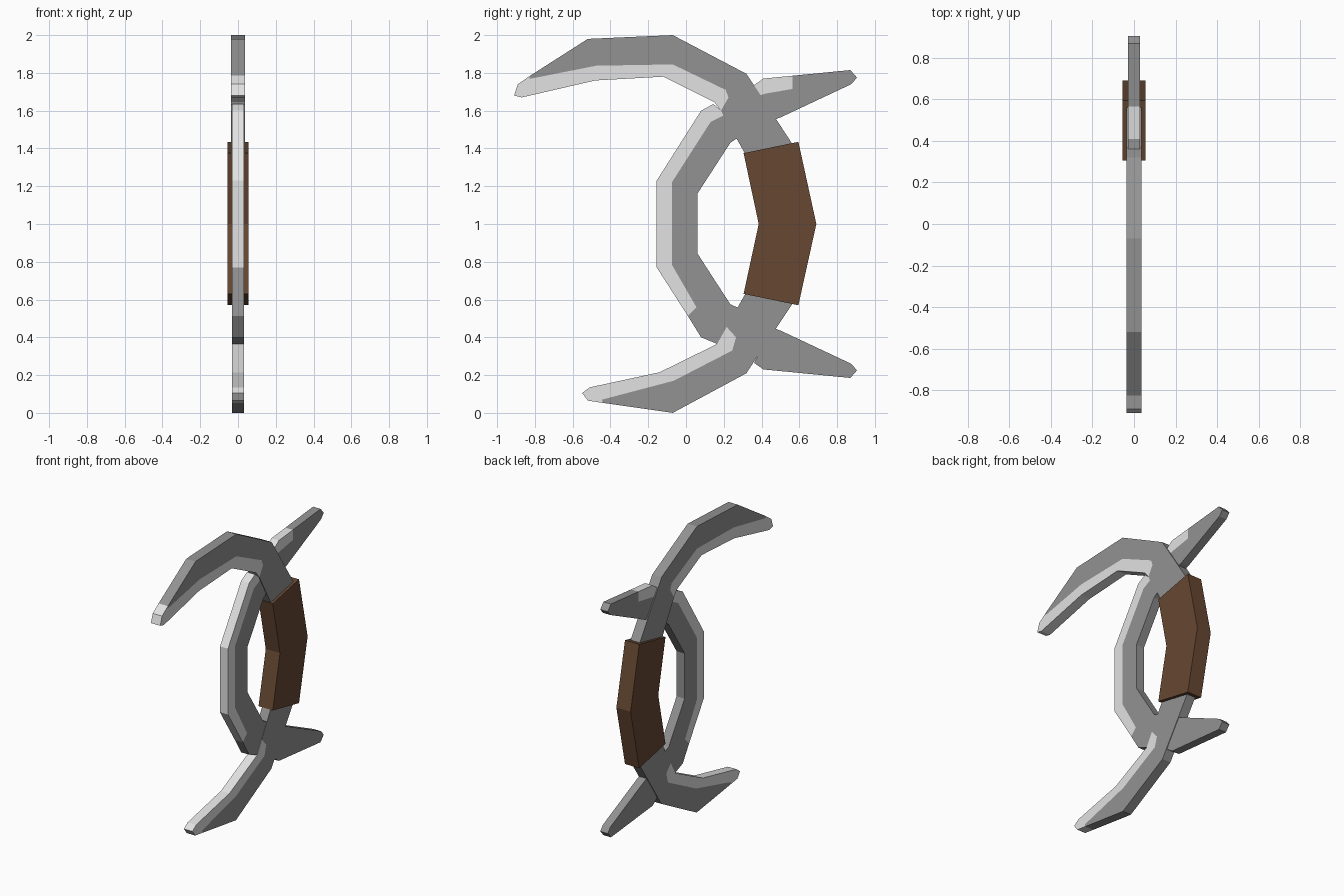
import bpy, bmesh

cube = bpy.data.objects.get("Cube")
if cube:
    bpy.data.objects.remove(cube, do_unlink=True)


def material(name, rgb):
    m = bpy.data.materials.new(name)
    m.use_nodes = True
    m.diffuse_color = (*rgb, 1)
    bsdf = m.node_tree.nodes["Principled BSDF"]
    bsdf.inputs["Base Color"].default_value = (*rgb, 1)
    bsdf.inputs["Roughness"].default_value = 0.8
    return m


STEEL = material("dark steel", (0.29, 0.29, 0.29))
EDGE = material("sharpened steel", (0.76, 0.76, 0.76))
LEATHER = material("brown leather", (0.133, 0.063, 0.032))


def plate(name, half, stations, mats, sharp=(), tip=()):
    """Flat plate in the YZ plane, built from cross lines of (y, z) points.
    Segments in sharp have their first row in the second material,
    segments in tip are wholly in it."""
    bm = bmesh.new()
    grid = [[[bm.verts.new((x, y, z)) for y, z in line] for line in stations]
            for x in (-half, half)]
    back, front = grid
    rows, segs = len(stations[0]) - 1, len(stations) - 1

    def face(verts, lit):
        bm.faces.new(verts).material_index = int(lit)

    for s in range(segs):
        for r in range(rows):
            lit = s in tip or (s in sharp and r == 0)
            for side in grid:
                face((side[s][r], side[s][r + 1], side[s + 1][r + 1], side[s + 1][r]), lit)
        # rims along the two long edges
        for r, lit in ((0, s in tip or s in sharp), (rows, s in tip)):
            face((back[s][r], back[s + 1][r], front[s + 1][r], front[s][r]), lit)
    # end caps
    for s, seg in ((0, 0), (segs, segs - 1)):
        for r in range(rows):
            face((back[s][r], back[s][r + 1], front[s][r + 1], front[s][r]), seg in tip)
    bmesh.ops.recalc_face_normals(bm, faces=bm.faces)
    me = bpy.data.meshes.new(name)
    bm.to_mesh(me)
    bm.free()
    for m in mats:
        me.materials.append(m)
    ob = bpy.data.objects.new(name, me)
    bpy.context.collection.objects.link(ob)
    return ob


METAL = (STEEL, EDGE)

# long upper blade: cutting edge, edge of the ground band, spine
plate("upper_blade", 0.036, [
    ((-0.91, 1.68), (-0.90, 1.71), (-0.89, 1.74)),
    ((-0.87, 1.67), (-0.83, 1.768), (-0.825, 1.785)),
    ((-0.48, 1.76), (-0.475, 1.838), (-0.52, 1.98)),
    ((-0.12, 1.78), (-0.07, 1.845), (-0.07, 2.0)),
    ((0.15, 1.645), (0.21, 1.71), (0.32, 1.795)),
    ((0.185, 1.60), (0.225, 1.67), (0.36, 1.735)),
    ((0.325, 1.35), (0.43, 1.37), (0.585, 1.39)),
    ((0.40, 1.0), (0.50, 1.0), (0.64, 1.0)),
], METAL, sharp=range(0, 5), tip=(0,))

# short lower blade
plate("lower_blade", 0.033, [
    ((-0.55, 0.105), (-0.535, 0.085), (-0.52, 0.065)),
    ((-0.51, 0.135), (-0.445, 0.07), (-0.44, 0.053)),
    ((-0.14, 0.215), (-0.065, 0.17), (-0.07, 0.0)),
    ((0.165, 0.365), (0.245, 0.33), (0.32, 0.21)),
    ((0.215, 0.455), (0.265, 0.40), (0.37, 0.287)),
    ((0.325, 0.65), (0.43, 0.63), (0.585, 0.61)),
    ((0.40, 1.0), (0.50, 1.0), (0.64, 1.0)),
], METAL, sharp=range(0, 4), tip=(0,))

# curved hand guard with its sharpened front
plate("hand_guard", 0.031, [
    ((0.145, 1.635), (0.21, 1.58), (0.28, 1.46)),
    ((0.08, 1.60), (0.13, 1.54), (0.235, 1.43)),
    ((-0.155, 1.23), (-0.075, 1.22), (0.06, 1.16)),
    ((-0.155, 0.77), (-0.075, 0.785), (0.06, 0.845)),
    ((0.01, 0.513), (0.055, 0.56), (0.16, 0.69)),
    ((0.08, 0.40), (0.13, 0.46), (0.235, 0.575)),
    ((0.165, 0.365), (0.22, 0.42), (0.29, 0.55)),
], METAL, sharp=range(0, 4))

# rear spikes, the lower one mirrored and left plain
spike = [
    ((0.36, 1.735), (0.39, 1.68), (0.46, 1.55)),
    ((0.41, 1.77), (0.42, 1.69), (0.50, 1.564)),
    ((0.565, 1.785), (0.565, 1.715), (0.60, 1.611)),
    ((0.87, 1.815), (0.905, 1.775), (0.875, 1.74)),
]
plate("upper_spike", 0.029, spike, METAL, sharp=(0, 1))
plate("lower_spike", 0.029, [[(y, 2 - z) for y, z in line] for line in spike], METAL)

# leather grip
plate("grip", 0.055, [
    ((0.305, 1.375), (0.595, 1.435)),
    ((0.385, 1.0), (0.69, 1.0)),
    ((0.305, 0.63), (0.595, 0.57)),
], (LEATHER,))
